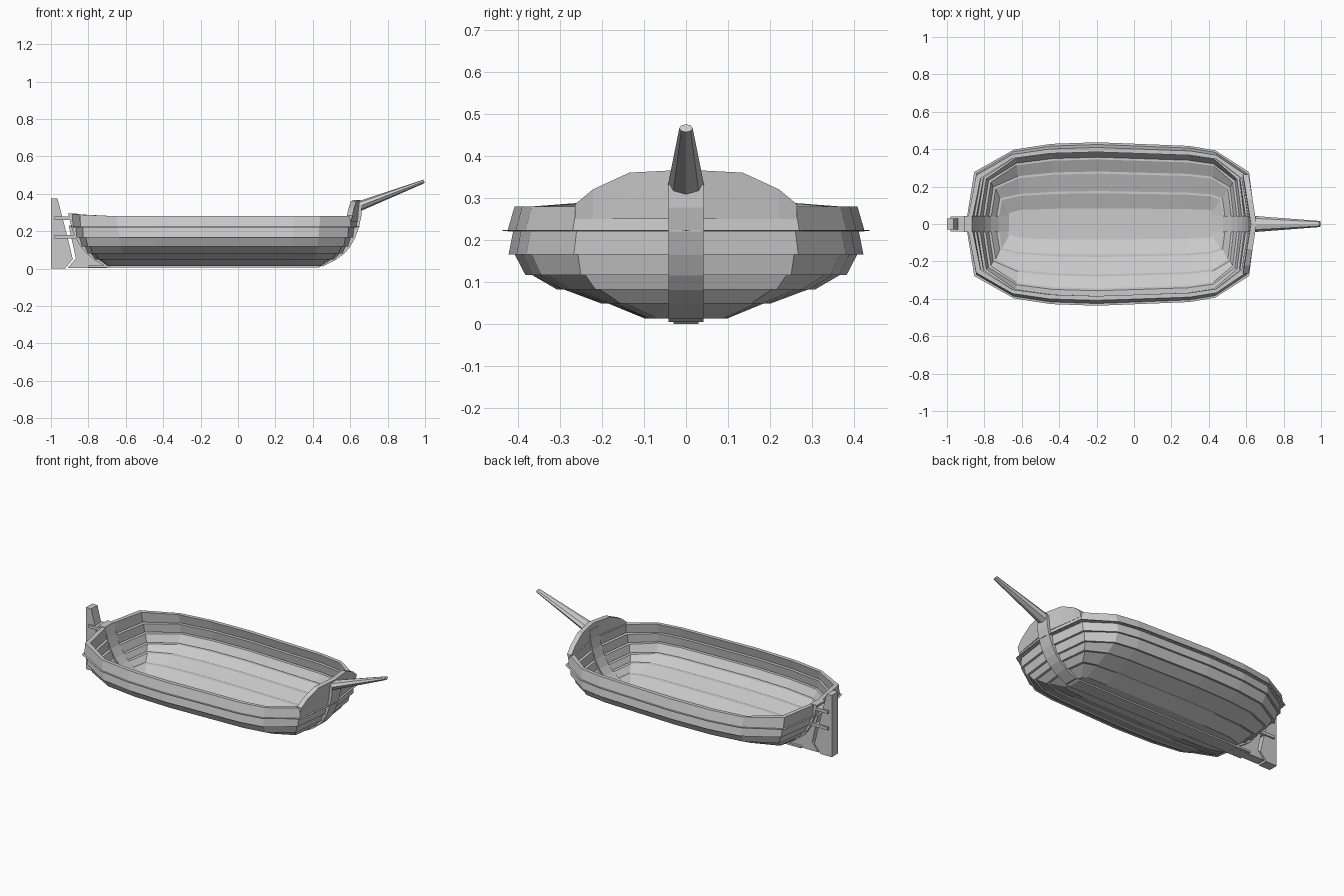
import bpy, bmesh
from mathutils import Vector

if "Cube" in bpy.data.objects:
    bpy.data.objects.remove(bpy.data.objects["Cube"])

# Hull levels: height, half width, end-corner half width, bow x, stern x
LEVELS = [
    (0.014, 0.090, 0.060, 0.440, -0.700),
    (0.050, 0.194, 0.150, 0.510, -0.760),
    (0.083, 0.299, 0.210, 0.555, -0.800),
    (0.118, 0.375, 0.245, 0.585, -0.830),
    (0.167, 0.415, 0.262, 0.612, -0.860),
    (0.222, 0.418, 0.265, 0.632, -0.880),
    (0.280, 0.415, 0.265, 0.645, -0.900),
]
STATIONS = [(-0.65, 0.91), (-0.45, 0.98), (-0.20, 1.0), (0.30, 0.955), (0.44, 0.90)]


def make_object(name, bm):
    bmesh.ops.recalc_face_normals(bm, faces=bm.faces)
    mesh = bpy.data.meshes.new(name)
    bm.to_mesh(mesh)
    bm.free()
    ob = bpy.data.objects.new(name, mesh)
    bpy.context.collection.objects.link(ob)
    return ob


def ring(i, off, dz=0.0):
    """Closed outline of the hull at one level, pushed outward by off."""
    z, w, c, b, s = LEVELS[i]
    t = i / 6
    z += dz
    rise = 0.012 if i == 6 else 0.0
    w, c, b, s = w + off, c + off * 0.7, b + off, s - off
    half = [(s + 0.02 + 0.03 * t, c, z + rise * 0.7)]
    half += [(x * (0.93 + 0.07 * t), w * f, z) for x, f in STATIONS]
    half += [(b - 0.015 - 0.025 * t, c, z)]
    return [(s, 0, z + rise)] + half + [(b, 0, z)] + [(x, -y, z) for x, y, z in reversed(half)]


def loft(name, rings):
    """Closed tube of quads running through the rings and back to the first."""
    bm = bmesh.new()
    loops = [[bm.verts.new(p) for p in r] for r in rings]
    n = len(loops[0])
    for a, b in zip(loops, loops[1:] + loops[:1]):
        for k in range(n):
            bm.faces.new((a[k], a[(k + 1) % n], b[(k + 1) % n], b[k]))
    return make_object(name, bm)


def slab(name, outline, half):
    """Extrude an x-z outline symmetrically along y."""
    bm = bmesh.new()
    face = bm.faces.new([bm.verts.new((x, -half, z)) for x, z in outline])
    out = bmesh.ops.extrude_face_region(bm, geom=[face])
    bmesh.ops.translate(bm, vec=(0, 2 * half, 0),
                        verts=[v for v in out["geom"] if isinstance(v, bmesh.types.BMVert)])
    return make_object(name, bm)


# Lapped planks
for i in range(6):
    loft(f"plank_{i + 1}", [ring(i, 0.008, -0.001), ring(i + 1, -0.006),
                            ring(i + 1, -0.03), ring(i, -0.018, 0.004)])

# Flat floor
bm = bmesh.new()
face = bm.faces.new([bm.verts.new(p) for p in ring(0, 0.004)])
out = bmesh.ops.extrude_face_region(bm, geom=[face])
bmesh.ops.translate(bm, vec=(0, 0, 0.008),
                    verts=[v for v in out["geom"] if isinstance(v, bmesh.types.BMVert)])
make_object("floor", bm)

# Thin rubbing strip around the sides
loft("rubbing_strip", [ring(5, 0.019), ring(5, 0.019, 0.002), ring(5, -0.01, 0.002), ring(5, -0.01)])

# Stem and stern posts following the ends of the hull
bow = [(l[3], l[0]) for l in LEVELS]
stern = [(l[4], l[0]) for l in LEVELS]
slab("stem_post", [(x + 0.014, z - 0.002) for x, z in bow] + [(0.66, 0.34), (0.615, 0.34)]
     + [(x - 0.035, z + 0.006) for x, z in reversed(bow)], 0.042)
slab("stern_post", [(x - 0.010, z - 0.002) for x, z in stern[:-1]] + [(-0.908, 0.294), (-0.865, 0.294)]
     + [(x + 0.035, z + 0.006) for x, z in reversed(stern[:-1])], 0.042)

# Keel, skeg and rudder
slab("keel", [(-0.80, 0.005), (0.43, 0.005), (0.45, 0.016), (-0.80, 0.016)], 0.042)
slab("skeg", [(-0.91, 0.004), (-0.70, 0.004), (-0.70, 0.02), (-0.76, 0.05), (-0.83, 0.13),
              (-0.875, 0.23), (-0.905, 0.23), (-0.867, 0.055)], 0.028)
slab("rudder", [(-1.0, 0), (-0.925, 0), (-0.883, 0.05), (-0.92, 0.20), (-0.965, 0.375), (-1.0, 0.375)], 0.03)
for n, z in enumerate((0.17, 0.27)):
    slab(f"rudder_hinge_{n + 1}", [(-0.98, z - 0.009), (-0.87, z - 0.009),
                                   (-0.87, z + 0.009), (-0.98, z + 0.009)], 0.04)

# Arched head board over the bow
arch = [(-0.265, 0.285), (-0.222, 0.321), (-0.135, 0.361), (0, 0.368),
        (0.135, 0.361), (0.222, 0.321), (0.265, 0.285)]
bm = bmesh.new()
grid = []
for y, z in arch:
    x = 0.655 - 0.042 * abs(y) / 0.265
    grid.append([bm.verts.new(p) for p in ((x - 0.01, y, 0.25), (x, y, z),
                                           (x - 0.03, y, z), (x - 0.035, y, 0.25))])
for a, b in zip(grid, grid[1:]):
    for k in range(4):
        bm.faces.new((a[k], a[(k + 1) % 4], b[(k + 1) % 4], b[k]))
bm.faces.new(grid[0])
bm.faces.new(grid[-1])
make_object("bow_head_board", bm)

# Tapered bowsprit, slightly wider than tall
start, end = Vector((0.645, 0, 0.332)), Vector((0.995, 0, 0.467))
bpy.ops.mesh.primitive_cone_add(vertices=8, radius1=0.043, radius2=0.016, depth=(end - start).length,
                                location=(start + end) / 2)
spar = bpy.context.object
spar.name = "bowsprit"
spar.scale = (0.62, 1, 1)
spar.rotation_euler = (0, (end - start).angle(Vector((0, 0, 1))), 0)
